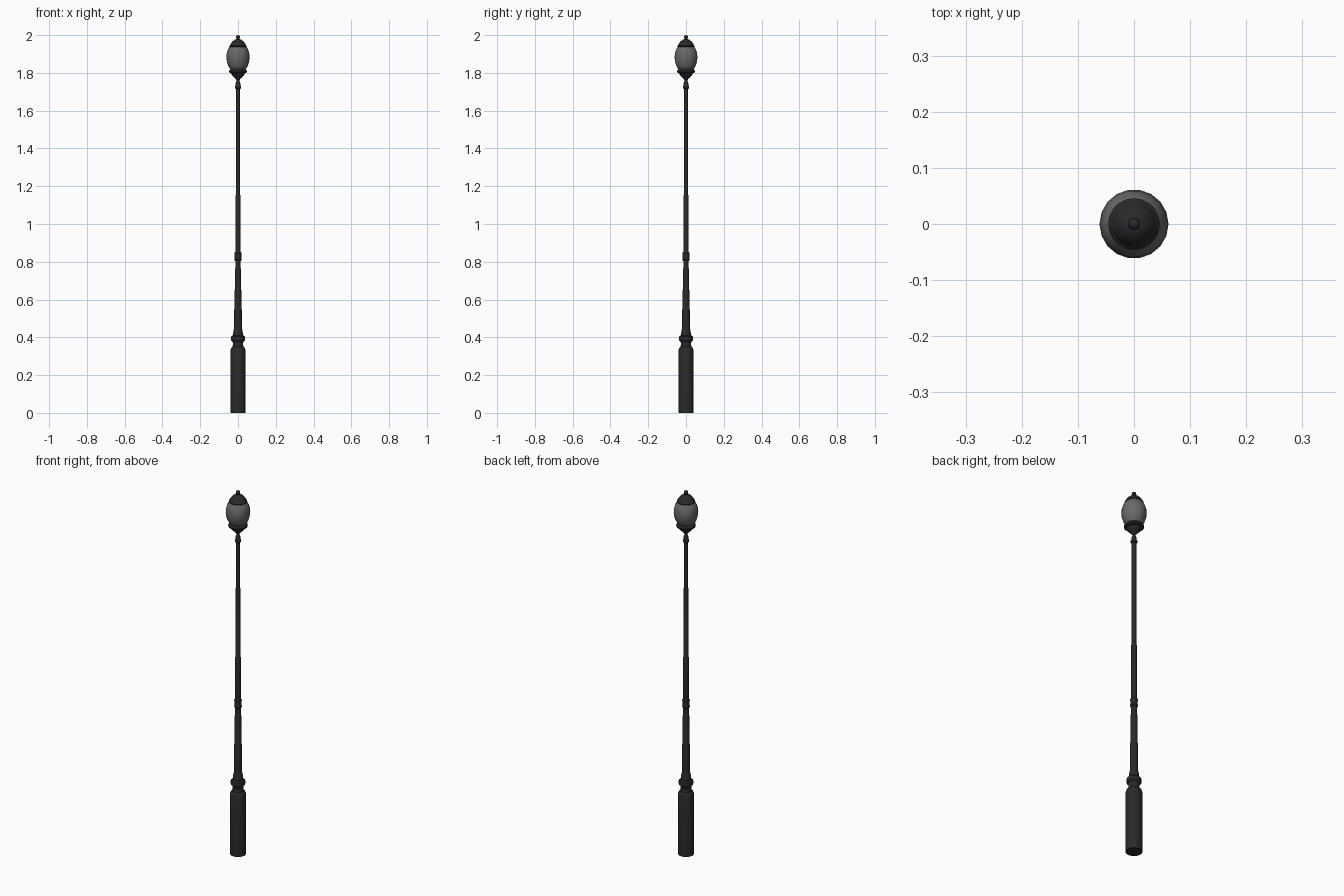
import bpy, bmesh, math


def material(name, value):
    m = bpy.data.materials.new(name)
    m.diffuse_color = (value, value, value, 1)
    return m


IRON = material("black iron", 0.022)
GLASS = material("grey glass", 0.14)


def lathe(name, profile, mat, sides=20):
    """Revolve (radius, height) points around z and close both ends."""
    bm = bmesh.new()
    rings = []
    for r, z in profile:
        rings.append([bm.verts.new((r * math.cos(2 * math.pi * i / sides),
                                    r * math.sin(2 * math.pi * i / sides), z))
                      for i in range(sides)])
    for a, b in zip(rings, rings[1:]):
        for i in range(sides):
            j = (i + 1) % sides
            bm.faces.new((a[i], a[j], b[j], b[i]))
    bm.faces.new(rings[0][::-1])
    bm.faces.new(rings[-1])
    mesh = bpy.data.meshes.new(name)
    bm.to_mesh(mesh)
    bm.free()
    mesh.materials.append(mat)
    ob = bpy.data.objects.new(name, mesh)
    bpy.context.collection.objects.link(ob)
    bpy.ops.object.select_all(action='DESELECT')
    ob.select_set(True)
    bpy.context.view_layer.objects.active = ob
    bpy.ops.object.shade_smooth_by_angle(angle=math.radians(35))
    return ob


# Pedestal with tapered shoulder and neck
lathe("pedestal", [(0.041, 0), (0.041, 0.328), (0.036, 0.343), (0.029, 0.349),
                   (0.027, 0.36), (0.028, 0.375), (0.031, 0.382)], IRON)

# Rounded ring above the pedestal
lathe("pedestal_ring", [(0.03, 0.378), (0.036, 0.384), (0.037, 0.395),
                        (0.036, 0.404), (0.029, 0.411)], IRON)

# Stepped lower shaft
lathe("lower_shaft", [(0.026, 0.41), (0.025, 0.428), (0.022, 0.443), (0.0205, 0.45),
                      (0.0195, 0.6), (0.0175, 0.605), (0.0165, 0.76),
                      (0.0145, 0.765), (0.0145, 0.81)], IRON)

# Mid collar
lathe("mid_collar", [(0.015, 0.804), (0.0195, 0.811), (0.018, 0.82), (0.018, 0.837),
                     (0.0195, 0.846), (0.015, 0.853)], IRON)

# Upper shaft in two diameters
lathe("upper_shaft", [(0.0145, 0.85), (0.0135, 1.15), (0.0115, 1.153),
                      (0.011, 1.73)], IRON)

# Top collar and thin neck
lathe("top_collar", [(0.011, 1.715), (0.016, 1.72), (0.016, 1.729), (0.0125, 1.734),
                     (0.0125, 1.746), (0.008, 1.756), (0.007, 1.764)], IRON)

# Cup holding the globe
lathe("lantern_cup", [(0.007, 1.76), (0.013, 1.769), (0.026, 1.782), (0.034, 1.79),
                      (0.036, 1.798), (0.048, 1.803), (0.049, 1.811),
                      (0.042, 1.818), (0.038, 1.822)], IRON)

# Egg-shaped glass globe
lathe("glass_globe", [(0.036, 1.814), (0.045, 1.825), (0.053, 1.84), (0.059, 1.86),
                      (0.0615, 1.882), (0.0595, 1.904), (0.054, 1.922),
                      (0.046, 1.937), (0.039, 1.945)], GLASS, 18)

# Lantern cap
lathe("lantern_cap", [(0.042, 1.935), (0.046, 1.939), (0.046, 1.944), (0.04, 1.949),
                      (0.038, 1.956), (0.029, 1.967), (0.019, 1.975),
                      (0.009, 1.979)], IRON)

# Finial
lathe("finial", [(0.007, 1.976), (0.008, 1.983), (0.011, 1.988), (0.0105, 1.993),
                 (0.007, 1.998), (0.002, 2.0)], IRON)
